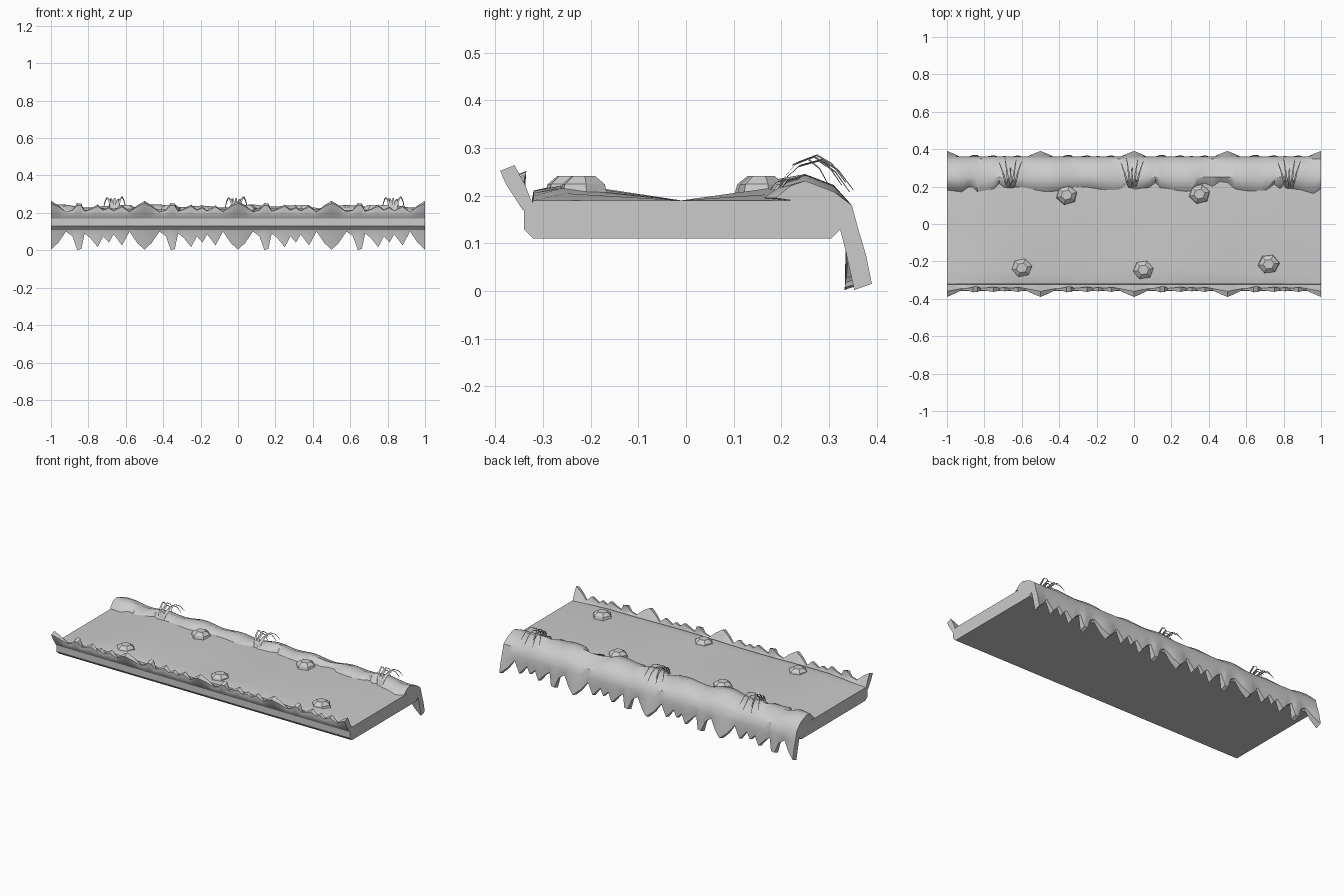
import bpy, bmesh, math, random
from mathutils import Vector

random.seed(4)
if "Cube" in bpy.data.objects:
    bpy.data.objects.remove(bpy.data.objects["Cube"])

GREY = (0.6, 0.6, 0.6, 1)
stone = bpy.data.materials.new("plain grey")
stone.use_nodes = True
stone.diffuse_color = GREY
stone.node_tree.nodes["Principled BSDF"].inputs["Base Color"].default_value = GREY


def loft(name, sections, angle=None):
    """Skin a list of closed sections, cap both ends."""
    bm = bmesh.new()
    rings = [[bm.verts.new(p) for p in s] for s in sections]
    n = len(rings[0])
    for a, b in zip(rings, rings[1:]):
        for i in range(n):
            j = (i + 1) % n
            bm.faces.new((a[i], a[j], b[j], b[i]))
    bm.faces.new(rings[0])
    bm.faces.new(rings[-1][::-1])
    bmesh.ops.recalc_face_normals(bm, faces=bm.faces)
    mesh = bpy.data.meshes.new(name)
    bm.to_mesh(mesh)
    bm.free()
    mesh.materials.append(stone)
    ob = bpy.data.objects.new(name, mesh)
    bpy.context.collection.objects.link(ob)
    if angle:
        bpy.ops.object.select_all(action='DESELECT')
        ob.select_set(True)
        bpy.context.view_layer.objects.active = ob
        bpy.ops.object.shade_smooth_by_angle(angle=math.radians(angle))
    return ob


def mix(a, b, t):
    return a + (b - a) * t


# Slab with two low mounds that fade out at the ends
def slab_section(x):
    fade = min(1, (1 - abs(x)) * 4)
    front = fade * (0.03 + 0.005 * math.sin(7 * x))
    back = fade * 0.025
    ridge = -0.25 + 0.015 * math.sin(6 * x + 1)
    profile = [(-0.34, 0.13), (-0.32, 0.11), (0.305, 0.11), (0.325, 0.13),
               (0.325, 0.19), (0.17, 0.19 + back), (-0.01, 0.19),
               (ridge, 0.19 + front), (-0.32, 0.19 + front * 0.6),
               (-0.325, 0.18), (-0.34, 0.17)]
    return [(x, y, z) for y, z in profile]


loft("ground_slab", [slab_section(-1 + i / 8) for i in range(17)], 20)

# Repeating tooth outline: position within one module, tooth length
TEETH = [(0, 1), (.04, .6), (.08, 0), (.115, .25), (.14, 1), (.162, .95),
         (.18, .1), (.21, .35), (.25, .85), (.28, .25), (.31, .6),
         (.335, .15), (.38, .75), (.42, 0), (.46, .6)]
columns = [(-1 + 0.5 * k + t, d) for k in range(4) for t, d in TEETH] + [(1, 1)]


# Hanging drape over the back edge
def drape_section(x, d):
    lump = 0.006 * math.sin(25 * x) + 0.004 * math.sin(11 * x)
    edge = 0.17 + 0.012 * math.sin(17 * x) + random.choice((0, 0, 0, 0.03))
    big = max(0, math.cos(4 * math.pi * x))
    tip_y, tip_z = mix(0.355, 0.37 + 0.02 * big, d), mix(0.10, 0.015, d)
    profile = [(edge, 0.195), (edge + 0.03, 0.225 + lump), (0.25, 0.236 + lump),
               (0.31, 0.213 + lump), (0.348, 0.18), (0.36, 0.135),
               (mix(0.36, tip_y, 0.6), mix(0.135, tip_z, 0.5)),
               (tip_y, tip_z), (tip_y - 0.012 - 0.025 * d, tip_z - 0.013 * d),
               (0.335, mix(0.13, tip_z, 0.4)), (0.318, 0.15),
               (0.30, 0.18), (0.22, 0.19)]
    return [(x, y, z) for y, z in profile]


loft("back_drape", [drape_section(x, d) for x, d in columns], 40)


# Upright ragged fringe along the front edge
def fringe_section(x, d):
    big = max(0, math.cos(4 * math.pi * x))
    tip_y, tip_z = mix(-0.353, -0.365 - 0.025 * big, d), mix(0.205, 0.24 + 0.012 * big, d)
    profile = [(-0.30, 0.165), (-0.343, 0.17), (-0.357, 0.192),
               (mix(-0.357, tip_y, 0.6), mix(0.192, tip_z, 0.5)),
               (tip_y, tip_z), (tip_y + 0.008 + 0.022 * d, tip_z + 0.012 * d),
               (-0.338, mix(0.2, tip_z, 0.45)), (-0.325, 0.19), (-0.315, 0.175)]
    return [(x, y, z) for y, z in profile]


loft("front_fringe", [fringe_section(x, d) for x, d in columns], 40)


# Faceted rocks half sunk in the ground
def rock(name, cx, cy, turn):
    rings = []
    for radius, z in ((0.045, 0.175), (0.06, 0.205), (0.054, 0.224), (0.03, 0.241)):
        rings.append([(cx + radius * math.cos(turn + a * math.tau / 6),
                       cy + 0.9 * radius * math.sin(turn + a * math.tau / 6), z)
                      for a in range(6)])
    loft(name, rings)


for i, (x, y) in enumerate([(-0.36, 0.155), (0.35, 0.16), (-0.6, -0.235),
                            (0.05, -0.245), (0.72, -0.215)]):
    rock(f"rock_{i + 1}", x, y, 0.3 + i)


# Bent grass blades, tapering to the tip
ARC = [(0.19, 0.2), (0.21, 0.238), (0.24, 0.265), (0.285, 0.277),
       (0.32, 0.255), (0.352, 0.212)]


def blade(name, cx, spread, reach, lift):
    rings = []
    for i, (y, z) in enumerate(ARC):
        t = i / (len(ARC) - 1)
        w = mix(0.008, 0.0015, t)
        c = Vector((cx + spread * (0.15 + 0.85 * t), mix(0.19, y, reach),
                    z + lift * t))
        rings.append([c + Vector((w, 0, 0)), c + Vector((-w, 0, 0)),
                      c + Vector((0, -w * 0.6, -w * 0.8))])
    loft(name, rings)


for k, x in enumerate((-0.66, -0.01, 0.83)):
    for b in range(5):
        blade(f"grass_{k + 1}_blade_{b + 1}", x, (b - 2) * 0.03,
              (0.85, 1, 0.7, 0.95, 0.9)[b], (0.01, 0, 0.004, -0.004, 0.016)[b])
